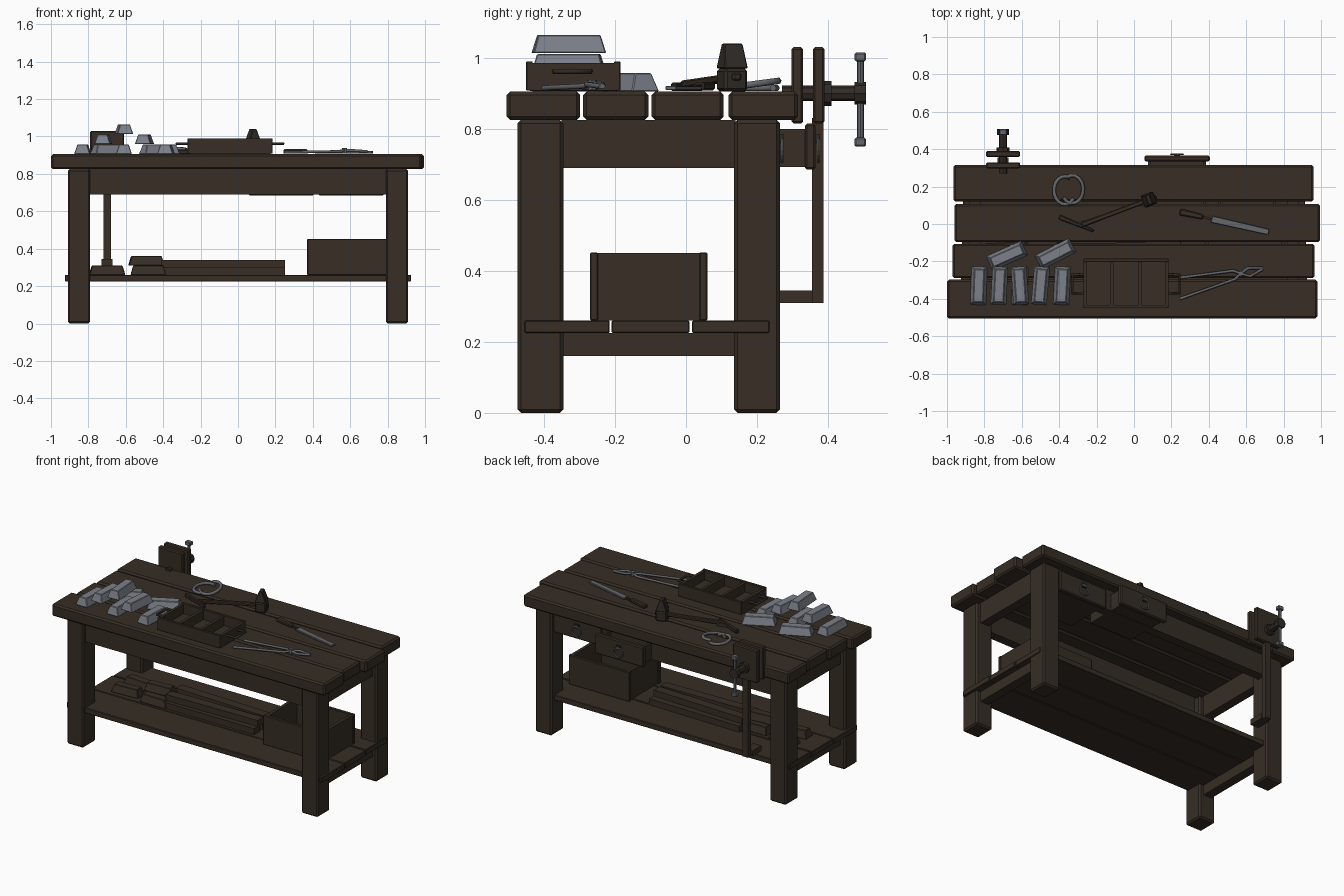
import bpy, math
from mathutils import Vector, Matrix

if "Cube" in bpy.data.objects:
    bpy.data.objects.remove(bpy.data.objects["Cube"])


def material(name, rgb):
    m = bpy.data.materials.new(name)
    m.use_nodes = True
    m.diffuse_color = (*rgb, 1)
    m.node_tree.nodes["Principled BSDF"].inputs["Base Color"].default_value = (*rgb, 1)
    return m


wood = material("dark wood", (0.038, 0.027, 0.018))
iron = material("blackened iron", (0.03, 0.024, 0.019))
steel = material("grey steel", (0.13, 0.135, 0.15))
silver = material("pale ingot metal", (0.2, 0.215, 0.25))


def finish(obj, name, mat, bevel=0.0):
    obj.name = name
    obj.data.materials.append(mat)
    if bevel:
        mod = obj.modifiers.new("edge", "BEVEL")
        mod.width, mod.segments = bevel, 1
    return obj


def box(name, x, y, z, mat=wood, bevel=0.0, turn=0.0, taper=None):
    """Box from ranges; taper scales the top face."""
    c = Vector([(r[0] + r[1]) / 2 for r in (x, y, z)])
    bpy.ops.mesh.primitive_cube_add(size=1, location=c, rotation=(0, 0, math.radians(turn)))
    o = bpy.context.object
    size = [r[1] - r[0] for r in (x, y, z)]
    for v in o.data.vertices:
        k = taper if taper and v.co.z > 0 else (1, 1)
        v.co = Vector((v.co.x * size[0] * k[0], v.co.y * size[1] * k[1], v.co.z * size[2]))
    return finish(o, name, mat, bevel)


def bar(name, a, b, width, height, mat, bevel=0.0, taper=1.0):
    """Flat bar running from a to b; taper narrows the b end."""
    a, b = Vector(a), Vector(b)
    bpy.ops.mesh.primitive_cube_add(size=1)
    o = bpy.context.object
    for v in o.data.vertices:
        k = taper if v.co.x > 0 else 1
        v.co = Vector((v.co.x * (b - a).length, v.co.y * width * k, v.co.z * height))
    d = (b - a).normalized()
    side = Vector((0, 0, 1)).cross(d).normalized()
    rot = Matrix((d, side, d.cross(side))).transposed().to_4x4()
    o.matrix_world = Matrix.Translation((a + b) / 2) @ rot
    return finish(o, name, mat, bevel)


def rod(name, a, b, radius, mat, sides=8):
    a, b = Vector(a), Vector(b)
    bpy.ops.mesh.primitive_cylinder_add(vertices=sides, radius=radius, depth=(b - a).length,
                                        location=(a + b) / 2)
    o = bpy.context.object
    o.rotation_euler = (b - a).to_track_quat("Z", "Y").to_euler()
    return finish(o, name, mat)


def wire(name, points, radius, mat):
    c = bpy.data.curves.new(name, "CURVE")
    c.dimensions, c.bevel_depth, c.bevel_resolution = "3D", radius, 1
    c.use_fill_caps = True
    s = c.splines.new("POLY")
    s.points.add(len(points) - 1)
    for p, co in zip(s.points, points):
        p.co = (*co, 1)
    o = bpy.data.objects.new(name, c)
    bpy.context.collection.objects.link(o)
    return finish(o, name, mat)


# Table top planks
for i, (x, y) in enumerate([((-1, 0.98), (-0.505, -0.298)), ((-0.97, 0.965), (-0.29, -0.106)),
                            ((-0.96, 0.995), (-0.097, 0.106)), ((-0.965, 0.96), (0.12, 0.315))]):
    box(f"top_plank_{i + 1}", x, y, (0.825, 0.905), wood, 0.01)

# Legs, aprons and side rails
for sx, side in ((-1, "right"), (1, "left")):
    xs = sorted((sx * 0.79, sx * 0.91))
    box(f"front_leg_{side}", xs, (-0.475, -0.345), (0, 0.825), wood, 0.01)
    box(f"back_leg_{side}", xs, (0.135, 0.265), (0, 0.825), wood, 0.01)
    xs = sorted((sx * 0.82, sx * 0.88))
    box(f"side_apron_{side}", xs, (-0.35, 0.14), (0.69, 0.825))
    box(f"side_rail_{side}", xs, (-0.35, 0.14), (0.16, 0.225))
box("front_apron", (-0.8, 0.8), (-0.45, -0.39), (0.69, 0.825))
box("back_apron", (-0.8, 0.8), (0.19, 0.25), (0.69, 0.825))

# Lower shelf
for i, (y, end) in enumerate([((-0.455, -0.215), 0.925), ((-0.21, 0.01), 0.92), ((0.017, 0.235), 0.915)]):
    box(f"shelf_plank_{i + 1}", (-end, end), y, (0.225, 0.26), wood, 0.003)


# Drawers on the back, one pulled open
def drawer(name, x, y):
    mid = (x[0] + x[1]) / 2
    box(name + "_front", x, (y - 0.03, y), (0.685, 0.815), wood, 0.006)
    for px in (x[0] + 0.02, x[1] - 0.035):
        box(name + "_side", (px, px + 0.015), (y - 0.3, y - 0.03), (0.695, 0.8))
    box(name + "_floor", (x[0] + 0.02, x[1] - 0.02), (y - 0.3, y - 0.03), (0.692, 0.705))
    bpy.ops.mesh.primitive_torus_add(major_radius=0.032, minor_radius=0.005, major_segments=16,
                                     minor_segments=6, location=(mid, y + 0.008, 0.74),
                                     rotation=(math.pi / 2, 0, 0))
    finish(bpy.context.object, name + "_ring", steel)
    box(name + "_ring_plate", (mid - 0.015, mid + 0.015), (y, y + 0.012), (0.76, 0.785), iron)


drawer("open_drawer", (0.055, 0.405), 0.365)
drawer("closed_drawer", (0.43, 0.78), 0.262)

# Vise with screw, crossbar and guide post
vx = -0.7
box("vise_inner_jaw", (-0.79, -0.61), (0.297, 0.33), (0.815, 1.03), wood, 0.006)
box("vise_outer_jaw", (-0.79, -0.61), (0.358, 0.39), (0.815, 1.03), wood, 0.006)
rod("vise_screw", (vx, 0.27, 0.9), (vx, 0.5, 0.9), 0.022, iron)
rod("vise_collar", (vx, 0.39, 0.9), (vx, 0.41, 0.9), 0.035, iron)
rod("vise_crossbar", (vx, 0.492, 0.76), (vx, 0.492, 1.0), 0.01, steel)
rod("vise_hub", (vx, 0.475, 0.9), (vx, 0.507, 0.9), 0.032, iron)
for z in (0.75, 0.99):
    box("vise_crossbar_cap", (vx - 0.02, vx + 0.02), (0.475, 0.507), (z, z + 0.025), steel, 0.004)
box("vise_post", (-0.72, -0.68), (0.355, 0.387), (0.31, 0.83))
box("vise_foot", (-0.73, -0.67), (0.26, 0.356), (0.31, 0.345))

# Open crate on the shelf
for y in ((-0.27, -0.248), (0.038, 0.06)):
    box("crate_long_wall", (0.37, 0.81), y, (0.26, 0.452), wood, 0.003)
for x in ((0.38, 0.4), (0.785, 0.805)):
    box("crate_end_wall", x, (-0.25, 0.04), (0.26, 0.45))
box("crate_floor", (0.4, 0.79), (-0.25, 0.04), (0.26, 0.28))

# Timber stock and wooden blocks on the shelf
for i, (y, z, turn) in enumerate([(-0.16, 0.26, 0), (-0.08, 0.26, 1), (0.0, 0.26, -1),
                                  (-0.13, 0.3, 1), (-0.04, 0.3, -2)]):
    box(f"timber_{i + 1}", (-0.41, 0.25), (y - 0.03, y + 0.03), (z, z + 0.04), wood, 0, turn)
for x, y, z, turn in [(-0.7, -0.14, 0.26, 3), (-0.7, -0.02, 0.26, -5), (-0.48, -0.16, 0.26, 0),
                      (-0.48, -0.05, 0.26, 0), (-0.49, -0.1, 0.31, 4)]:
    box("wood_block", (x - 0.095, x + 0.095), (y - 0.04, y + 0.04), (z, z + 0.05), wood, 0.003,
        turn, (0.85, 0.65))


# Stacked ingots
def ingot(x, y, level, turn):
    z = 0.905 + 0.054 * level
    box("ingot", (x - 0.043, x + 0.043), (y - 0.103, y + 0.103), (z, z + 0.052), silver, 0.003,
        turn, (0.6, 0.85))


for x, level, turn in [(-0.83, 0, -2), (-0.61, 0, 0), (-0.385, 0, -3), (-0.72, 1, -3),
                       (-0.5, 1, -5), (-0.61, 2, 4)]:
    ingot(x, -0.33, level, turn)
ingot(-0.68, -0.17, 0, -66)
ingot(-0.42, -0.16, 0, -63)

# Tray with three compartments and end handles
for y in ((-0.45, -0.432), (-0.203, -0.185)):
    box("tray_long_wall", (-0.27, 0.185), y, (0.908, 0.99), wood, 0.002)
for x in (-0.27, -0.127, 0.024, 0.167):
    box("tray_cross_wall", (x, x + 0.018), (-0.435, -0.2), (0.908, 0.985))
box("tray_floor", (-0.26, 0.175), (-0.44, -0.195), (0.906, 0.925))
for x, d in ((-0.268, -0.06), (0.183, 0.06)):
    wire("tray_handle", [(x, -0.37, 0.962), (x + d, -0.37, 0.962), (x + d, -0.27, 0.962),
                         (x, -0.27, 0.962)], 0.008, iron)

# Tongs
wire("tongs_arm_a", [(0.245, -0.4, 0.915), (0.54, -0.295, 0.92), (0.57, -0.265, 0.925),
                     (0.61, -0.235, 0.925), (0.69, -0.235, 0.92)], 0.008, steel)
wire("tongs_arm_b", [(0.245, -0.287, 0.915), (0.53, -0.25, 0.92), (0.57, -0.265, 0.925),
                     (0.62, -0.28, 0.925), (0.69, -0.24, 0.92)], 0.008, steel)
rod("tongs_rivet", (0.57, -0.265, 0.91), (0.57, -0.265, 0.938), 0.014, steel)

# Hammer standing on its face
box("hammer_head", (0.045, 0.115), (0.095, 0.165), (0.905, 0.97), iron, 0.008, 21)
box("hammer_peen", (0.045, 0.115), (0.095, 0.165), (0.97, 1.04), iron, 0.003, 21, (0.3, 0.8))
bar("hammer_handle", (0.12, 0.145, 0.947), (-0.28, -0.005, 0.925), 0.026, 0.022, wood, 0.005)

# Small hammer lying flat
bar("small_hammer_head", (-0.4, 0.037, 0.918), (-0.215, -0.037, 0.918), 0.026, 0.024, iron, 0.004, 0.55)
bar("small_hammer_handle", (-0.3, 0.0, 0.918), (-0.24, 0.015, 0.918), 0.02, 0.02, wood)


# Two horseshoes, one resting on the other
def horseshoe(name, x, y, start, lift):
    pts = []
    for i in range(13):
        a = math.radians(start + i * 22)
        pts.append((x + 0.058 * math.cos(a), y + 0.075 * math.sin(a), 0.915 + lift * (1 + math.sin(a))))
    wire(name, pts, 0.01, steel)


horseshoe("horseshoe_lower", -0.37, 0.18, 60, 0.0)
horseshoe("horseshoe_upper", -0.33, 0.185, 215, 0.01)

# File with a wooden grip
bar("file_grip", (0.245, 0.065, 0.92), (0.37, 0.037, 0.92), 0.036, 0.024, wood, 0.006, 0.75)
bar("file_tang", (0.37, 0.037, 0.917), (0.42, 0.024, 0.917), 0.012, 0.012, iron)
bar("file_blade", (0.415, 0.026, 0.915), (0.72, -0.043, 0.915), 0.036, 0.012, steel, 0.002, 0.85)
